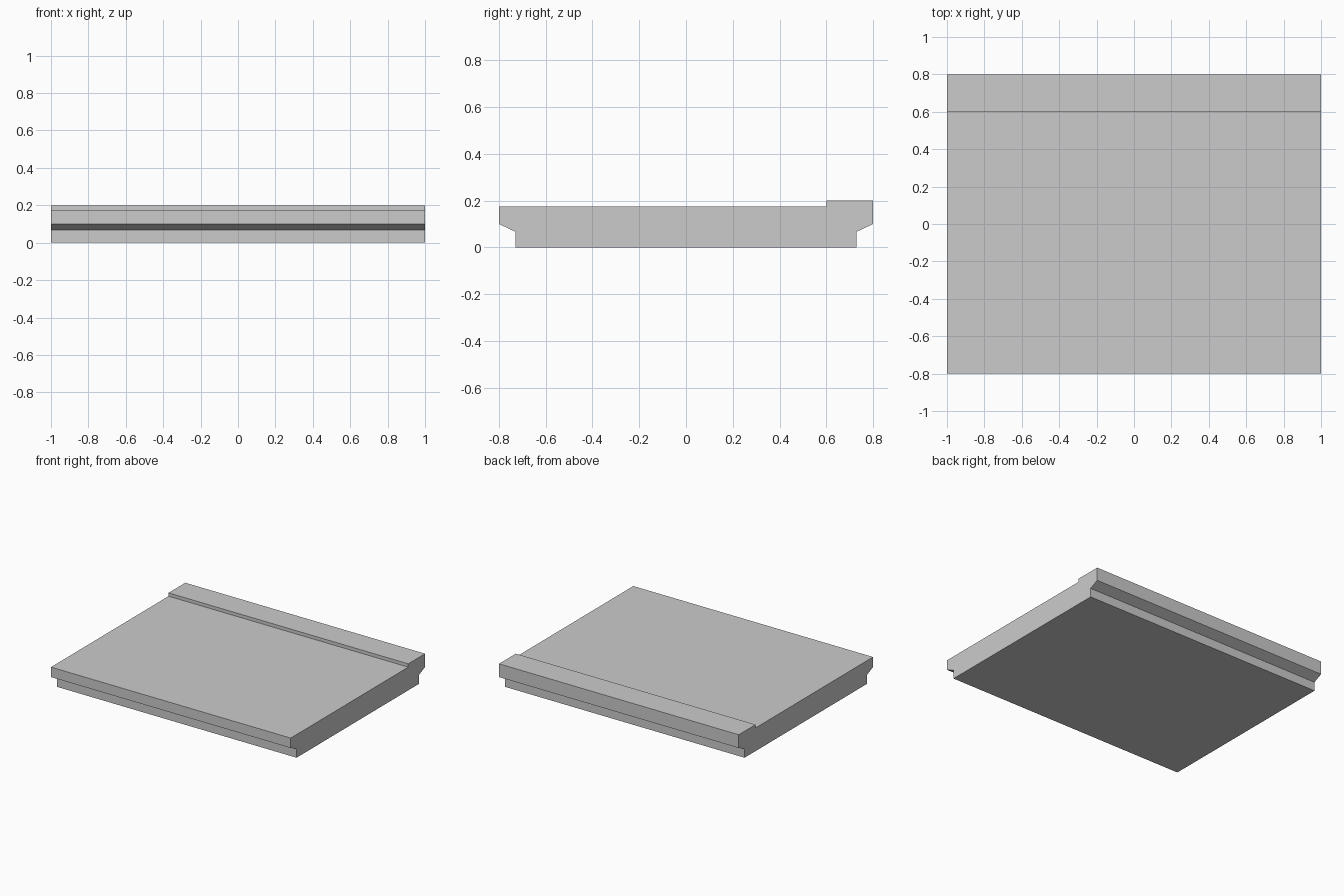
import bpy
import bmesh

cube = bpy.data.objects.get("Cube")
if cube:
    bpy.data.objects.remove(cube, do_unlink=True)

# Single concrete grey
grey = bpy.data.materials.new("concrete_grey")
grey.use_nodes = True
colour = (0.6, 0.6, 0.6, 1)
grey.diffuse_color = colour
grey.node_tree.nodes["Principled BSDF"].inputs["Base Color"].default_value = colour

HALF_LENGTH = 1.0
EDGE, FOOT = 0.8, 0.73
DECK_Z, KERB_Z = 0.175, 0.2


def extrude_profile(name, profile):
    """Extrude a closed (y, z) outline along x."""
    bm = bmesh.new()
    face = bm.faces.new([bm.verts.new((-HALF_LENGTH, y, z)) for y, z in profile])
    moved = bmesh.ops.extrude_face_region(bm, geom=[face], use_keep_orig=True)
    verts = [v for v in moved["geom"] if isinstance(v, bmesh.types.BMVert)]
    bmesh.ops.translate(bm, verts=verts, vec=(2 * HALF_LENGTH, 0, 0))
    bmesh.ops.recalc_face_normals(bm, faces=bm.faces)
    mesh = bpy.data.meshes.new(name)
    bm.to_mesh(mesh)
    bm.free()
    mesh.materials.append(grey)
    obj = bpy.data.objects.new(name, mesh)
    bpy.context.collection.objects.link(obj)
    return obj


# Slab with chamfered overhangs on both long edges and a raised strip at the back
underside = [(FOOT, 0), (FOOT, 0.067), (EDGE, 0.1)]
outline = [(-y, z) for y, z in reversed(underside)] + underside
outline += [(EDGE, KERB_Z), (0.6, KERB_Z), (0.6, DECK_Z), (-EDGE, DECK_Z)]
extrude_profile("platform_slab", outline)
